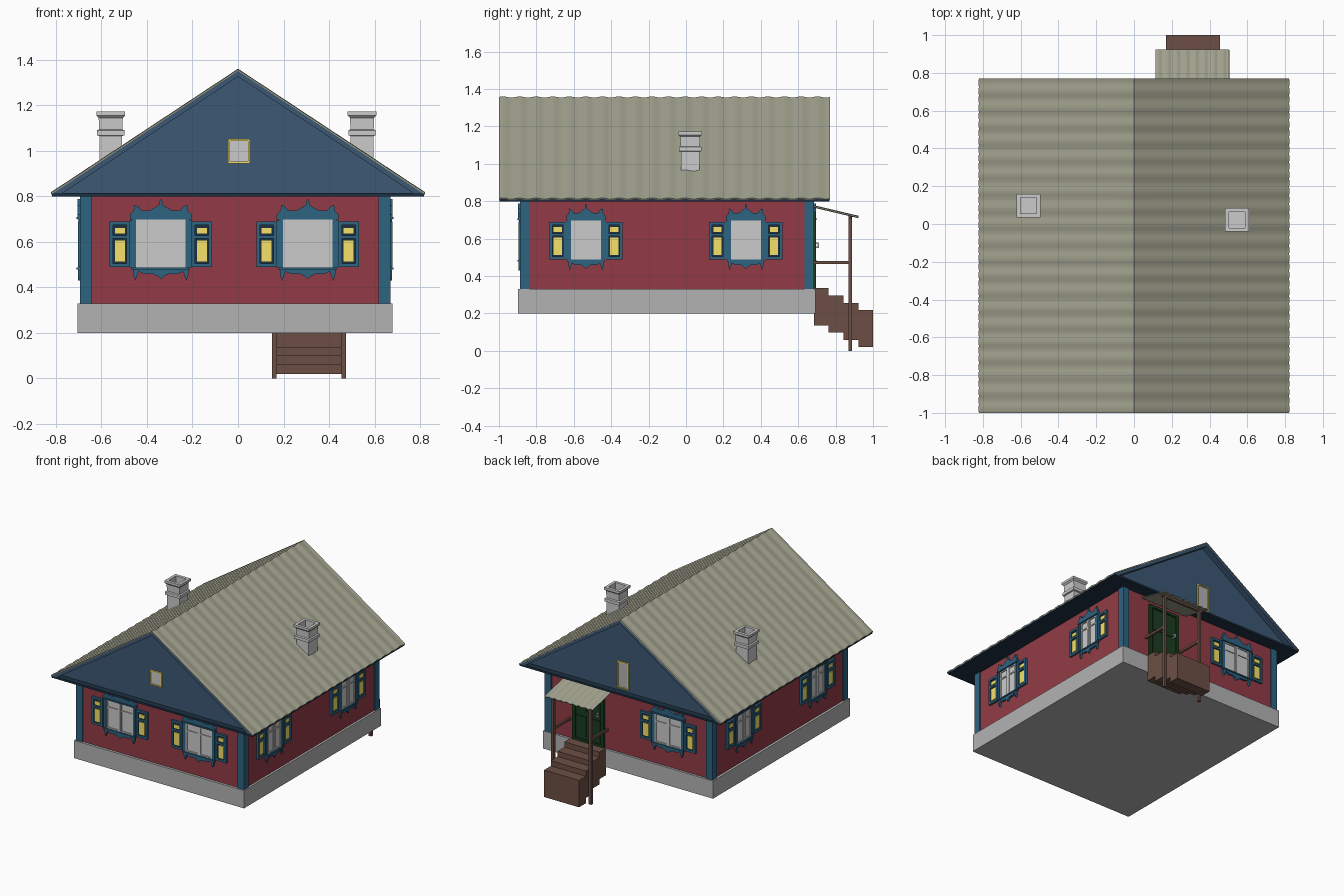
import bpy, bmesh
from math import sin, pi, radians

if "Cube" in bpy.data.objects:
    bpy.data.objects.remove(bpy.data.objects["Cube"])

COLORS = {
    "red": (.29, .044, .061), "trim": (.027, .125, .22), "gable": (.045, .098, .174),
    "dark": (.012, .03, .055), "yellow": (.93, .76, .14), "stone": (.45, .45, .45),
    "roof": (.37, .37, .28), "wood": (.15, .078, .058), "door": (.01, .045, .014),
}
MATS = {}
for n, c in COLORS.items():
    MATS[n] = bpy.data.materials.new(n)
    MATS[n].diffuse_color = (*c, 1)


def box(bm, x0, x1, y0, y1, z0, z1):
    prism(bm, [(x0, z0), (x1, z0), (x1, z1), (x0, z1)], y0, y1)


def prism(bm, pts, y0, y1):
    a = [bm.verts.new((x, y0, z)) for x, z in pts]
    b = [bm.verts.new((x, y1, z)) for x, z in pts]
    bm.faces.new(a)
    bm.faces.new(b[::-1])
    for i in range(len(a)):
        j = (i + 1) % len(a)
        bm.faces.new((a[i], b[i], b[j], a[j]))


def to_mesh(name, bm, mat):
    bmesh.ops.recalc_face_normals(bm, faces=bm.faces)
    me = bpy.data.meshes.new(name)
    bm.to_mesh(me)
    bm.free()
    if mat:
        me.materials.append(MATS[mat])
    return me


def add(name, me, loc=(0, 0, 0), rot=0):
    ob = bpy.data.objects.new(name, me)
    ob.location = loc
    ob.rotation_euler.z = radians(rot)
    bpy.context.collection.objects.link(ob)
    return ob


def solid(name, mat, boxes=(), prisms=()):
    bm = bmesh.new()
    for b in boxes:
        box(bm, *b)
    for p in prisms:
        prism(bm, *p)
    return to_mesh(name, bm, mat)


def part(name, mat, boxes=(), prisms=()):
    return add(name, solid(name, mat, boxes, prisms))


def frame(x0, x1, z0, z1, t, y0, y1):
    return [(x0, x0 + t, y0, y1, z0, z1), (x1 - t, x1, y0, y1, z0, z1),
            (x0 + t, x1 - t, y0, y1, z0, z0 + t), (x0 + t, x1 - t, y0, y1, z1 - t, z1)]


def mirrored(half, k):
    return [(x * k, z) for x, z in half] + [(-x * k, z) for x, z in half[::-1] if x > 0]


# House body
X0, X1, Y0, Y1 = -.687, .662, -.88, .677
part("foundation", "stone", [(-.705, .678, -.898, .693, .2, .33)])
part("walls", "red", [(X0, X1, Y0, Y1, .33, .808)])
W, P = .052, .008
part("corner_boards", "trim",
     [(xa, xb, ya, yb, .33, .806)
      for xa, xb in ((X0 - P, X0 + W - P), (X1 - W + P, X1 + P))
      for ya, yb in ((Y0 - P, Y0 + W - P), (Y1 - W + P, Y1 + P))])

# Roof structure
part("soffit", "dark", [(-.818, .818, -.998, .768, .8, .814)])
part("gables", "gable", [], [([(-.8, .812), (.8, .812), (0, 1.342)], -.955, .725)])
rake = [(-.82, .808), (0, 1.352), (.82, .808), (.78, .808), (0, 1.326), (-.78, .808)]
part("bargeboards", "gable", [], [(rake, -.998, -.955), (rake, .725, .768)])


# Corrugated sheets: a profile swept along an axis with a sine ripple in z
def ripple(name, a, b, waves, amp, point_fn):
    bm = bmesh.new()
    n = waves * 8
    prev = None
    for i in range(n + 1):
        t = a + (b - a) * i / n
        dz = amp * sin(2 * pi * waves * i / n)
        row = [bm.verts.new((x, y, z + dz)) for x, y, z in point_fn(t)]
        if prev:
            for k in range(len(row) - 1):
                bm.faces.new((prev[k], row[k], row[k + 1], prev[k + 1]))
        prev = row
    ob = add(name, to_mesh(name, bm, "roof"))
    m = ob.modifiers.new("thickness", "SOLIDIFY")
    m.thickness = .007
    m.offset = 0
    return ob


ripple("roof", -1, .77, 20, .003,
       lambda t: [(-.82, t, .812), (0, t, 1.354), (.82, t, .812)])
ripple("porch_canopy", .115, .505, 8, .003,
       lambda t: [(t, .685, .772), (t, .922, .716)])

# Chimneys: square profile with a hollow top
CH = [(.05, .9), (.05, 1.065), (.06, 1.068), (.06, 1.09), (.051, 1.094), (.053, 1.145),
      (.063, 1.155), (.063, 1.172), (.042, 1.172), (.042, 1.08)]
bm = bmesh.new()
rings = [[bm.verts.new((sx * h, sy * h, z)) for sx, sy in ((-1, -1), (1, -1), (1, 1), (-1, 1))]
         for h, z in CH]
for r, s in zip(rings, rings[1:]):
    for i in range(4):
        j = (i + 1) % 4
        bm.faces.new((r[i], r[j], s[j], s[i]))
bm.faces.new(rings[0][::-1])
bm.faces.new(rings[-1])
chimney = to_mesh("chimney", bm, None)
add("chimney_left", chimney, (-.559, .097, 0))
add("chimney_right", chimney, (.545, .022, 0))

# Carved windows with open shutters; local frame faces -y
CROWN = [(0, .788), (.006, .78), (.008, .762), (.025, .752), (.05, .737), (.085, .738),
         (.1, .756), (.116, .762), (.12, .735), (.136, .72), (.136, .698)]
APRON = [(0, .436), (.012, .448), (.035, .46), (.07, .458), (.098, .47), (.104, .45),
         (.112, .43), (.12, .45), (.124, .488)]


def window_meshes(hw):
    k = (hw + .018) / .127
    s0, s1 = hw + .026, hw + .116
    trim = [(s * hw if s > 0 else -hw - .018, hw + .018 if s > 0 else -hw, -.014, 0, .485, .7)
            for s in (-1, 1)]
    trim.append((-hw - .022, hw + .022, -.022, 0, .7, .71))
    trim.append((-hw - .02, hw + .02, -.022, 0, .478, .487))
    shut, back, panels = [], [], []
    for s in (-1, 1):
        a, b = sorted((s * s0, s * s1))
        shut += frame(a, b, .49, .69, .016, -.016, 0)
        shut.append((a + .016, b - .016, -.016, 0, .614, .628))
        shut.append((*sorted((s * (hw + .016), s * s0)), -.008, 0, .488, .695))
        back.append((a + .01, b - .01, -.006, 0, .5, .68))
        for z0, z1 in ((.514, .606), (.636, .662)):
            panels.append((a + .023, b - .023, -.012, 0, z0, z1))
    sash = [(-hw, hw, -.005, 0, .487, .7)]
    sash += frame(-hw, -.003, .487, .7, .01, -.011, 0) + frame(.003, hw, .487, .7, .01, -.011, 0)
    sash.append((-.006, .006, -.014, 0, .487, .7))
    sash += [(-hw, -.006, -.011, 0, .637, .647), (.006, hw, -.011, 0, .637, .647)]
    return [
        solid("window_trim", "trim", trim,
              [(mirrored(CROWN, k), -.017, 0), (mirrored(APRON, k), -.015, 0)]),
        solid("window_shutters", "trim", shut),
        solid("shutter_backing", "dark", back),
        solid("shutter_panels", "yellow", panels),
        solid("window_sash", None, sash)]


wide, narrow = window_meshes(.109), window_meshes(.08)
places = [("front_left", wide, (-.339, Y0), 0), ("front_right", wide, (.306, Y0), 0),
          ("back", wide, (-.335, Y1), 180)]
for tag, y in (("near", -.535), ("far", .32)):
    places += [("right_" + tag, narrow, (X1, y), 90), ("left_" + tag, narrow, (X0, y), -90)]
for tag, meshes, (x, y), rot in places:
    for me in meshes:
        add(me.name + "_" + tag, me, (x, y, 0), rot)

# Attic window (front) and attic hatch (back)
part("attic_window_frame", "yellow", frame(-.043, .053, .945, 1.052, .008, -.967, -.95))
part("attic_window_pane", None, [(-.037, .047, -.96, -.95, .95, 1.046)])
part("attic_hatch_frame", "yellow", frame(-.048, .048, .835, 1.03, .008, .72, .737))
part("attic_hatch_panel", "stone", [(-.042, .042, .72, .73, .84, 1.024)])

# Back door
part("door", "door", frame(.185, .44, .33, .745, .022, Y1, .695)
     + [(.2, .425, Y1, .684, .33, .73), (.305, .32, Y1, .69, .35, .725)]
     + [b for x in (.215, .33) for z in (.37, .56)
        for b in [(x, x + .08, Y1, .69, z, z + .15)]])
part("door_handle", None, [(.225, .235, .684, .708, .572, .58), (.225, .235, .684, .708, .55, .558),
                           (.225, .235, .702, .71, .55, .58)])

# Porch: stacked steps, posts, rails and canopy beams
part("porch_steps", "wood",
     [(.17, .455, .684 + .079 * i, .763 + .079 * i, .137 - .039 * i, .335 - .039 * i)
      for i in range(4)])
sides = ((.15, .17), (.455, .475))
part("porch_posts", "wood", [(a, b, .868, .888, 0, .722) for a, b in sides])
part("porch_rails", "wood", [(a + .003, b - .003, .68, .87, .465, .482) for a, b in sides])
part("porch_crossbeam", "wood", [(.13, .49, .87, .886, .704, .721)])

for m in bpy.data.materials:
    if m.users and not m.is_grease_pencil:
        m.use_nodes = True
        m.node_tree.nodes["Principled BSDF"].inputs["Base Color"].default_value = m.diffuse_color
